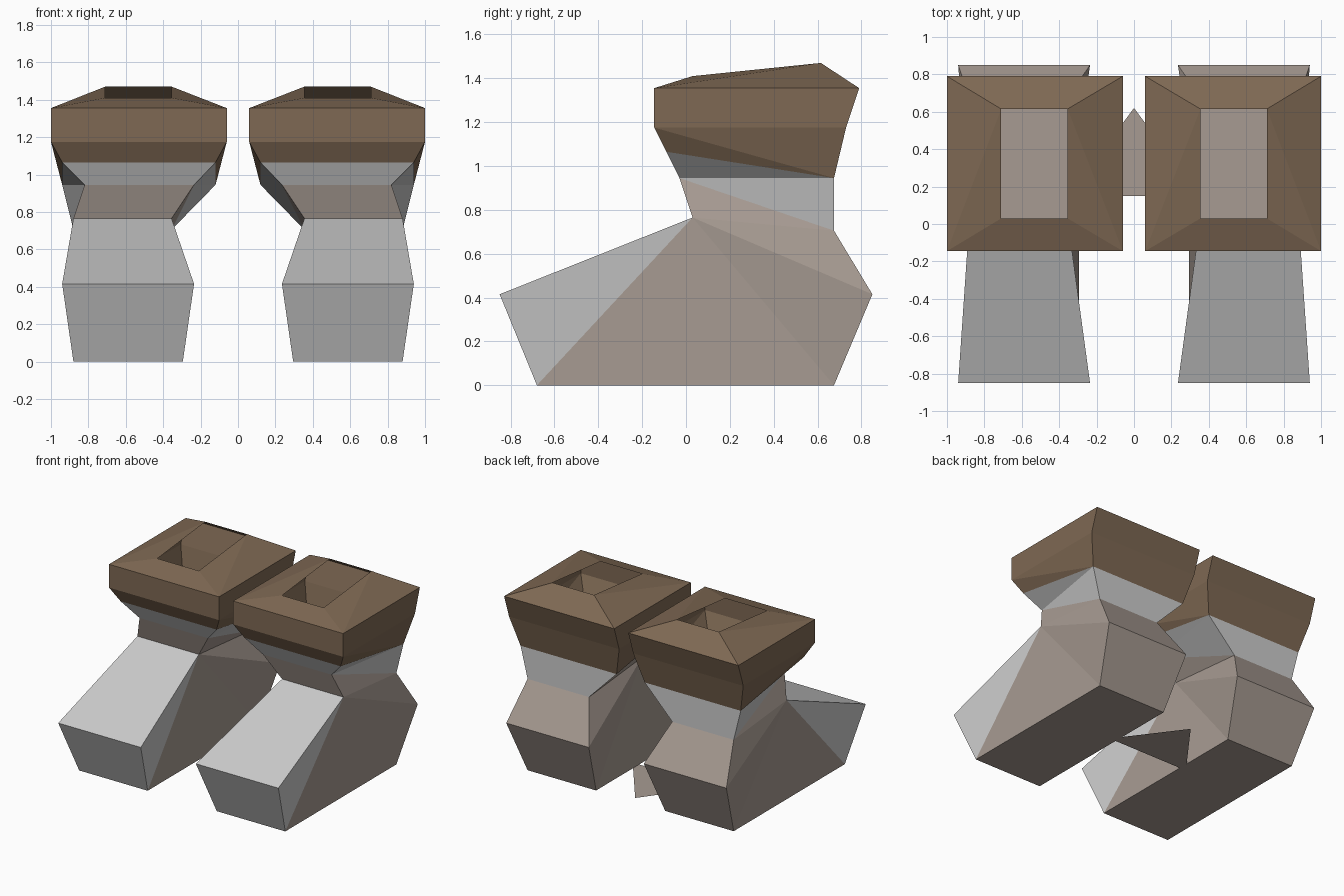
import bpy, bmesh

if "Cube" in bpy.data.objects:
    bpy.data.objects.remove(bpy.data.objects["Cube"])

# Cross-sections of one boot: front edge and back edge, each (y, z, inner x, outer x)
SOLE = ((-0.68, 0.0, 0.295, 0.88), (0.675, 0.0, 0.295, 0.88))
ANKLE = ((0.03, 0.765, 0.355, 0.88), (0.85, 0.415, 0.235, 0.94))
BAND_LOW = ((-0.03, 0.945, 0.235, 0.82), (0.675, 0.705, 0.355, 0.88))
BAND_TOP = ((-0.09, 1.065, 0.12, 0.94), (0.675, 0.945, 0.12, 0.94))
CUFF_LOW = ((-0.145, 1.175, 0.06, 1.0), (0.73, 1.175, 0.06, 1.0))
CUFF_TOP = ((-0.145, 1.355, 0.06, 1.0), (0.79, 1.355, 0.06, 1.0))
OPENING = ((0.03, 1.41, 0.355, 0.71), (0.615, 1.47, 0.355, 0.71))
TOE = (-0.85, 0.415, 0.235, 0.94)


def material(name, rgb):
    m = bpy.data.materials.new(name)
    m.diffuse_color = (*rgb, 1)
    m.use_nodes = True
    m.node_tree.nodes["Principled BSDF"].inputs["Base Color"].default_value = m.diffuse_color
    return m


def corners(section):
    """Front inner, front outer, back outer, back inner."""
    (fy, fz, f0, f1), (by, bz, b0, b1) = section
    return (f0, fy, fz), (f1, fy, fz), (b1, by, bz), (b0, by, bz)


def strip(low, high, flip=False, front=True):
    """Wall faces between two sections; flip turns the side diagonals."""
    a, b, c, d = corners(low)
    e, f, g, h = corners(high)
    faces = [(c, d, h, g)]
    if front:
        faces.append((a, b, f, e))
    if flip:
        faces += [(b, c, f), (c, g, f), (d, a, e), (d, e, h)]
    else:
        faces += [(b, c, g), (b, g, f), (d, a, h), (a, e, h)]
    return faces


def part(name, faces, mat=None, mirror=True):
    bm = bmesh.new()
    for f in faces:
        bm.faces.new([bm.verts.new(p) for p in f])
    bmesh.ops.remove_doubles(bm, verts=bm.verts[:], dist=1e-4)
    me = bpy.data.meshes.new(name)
    bm.to_mesh(me)
    bm.free()
    ob = bpy.data.objects.new(name, me)
    bpy.context.collection.objects.link(ob)
    if mat:
        me.materials.append(mat)
    if mirror:
        ob.modifiers.new("mirror", 'MIRROR').use_mirror_merge = False
    return ob


leather = material("warm_grey", (0.39, 0.33, 0.29))
brown = material("brown", (0.21, 0.14, 0.087))

# Boot body: sole, heel, sides and instep
part("boot_body",
     [corners(SOLE)[::-1]]
     + strip(SOLE, ANKLE, flip=True, front=False)
     + strip(ANKLE, BAND_LOW), leather)

# Toe cap: wedge over the front of the body
s0, s1 = corners(SOLE)[:2]
a0, a1 = corners(ANKLE)[:2]
t0, t1 = corners((TOE, TOE))[:2]
part("toe_cap", [(s0, s1, t1, t0), (t0, t1, a1, a0), (s1, a1, t1), (s0, t0, a0)])

# Grey band around the ankle
part("ankle_band", strip(BAND_LOW, BAND_TOP))

# Brown cuff, open at the top into the hollow boot
part("cuff", strip(BAND_TOP, CUFF_LOW, flip=True)
     + strip(CUFF_LOW, CUFF_TOP)
     + strip(CUFF_TOP, OPENING), brown)

# Flat triangle on the ground between the boots
part("ground_pointer", [((-0.35, 0.15, 0), (0.35, 0.15, 0), (0, 0.62, 0))],
     leather, mirror=False)
